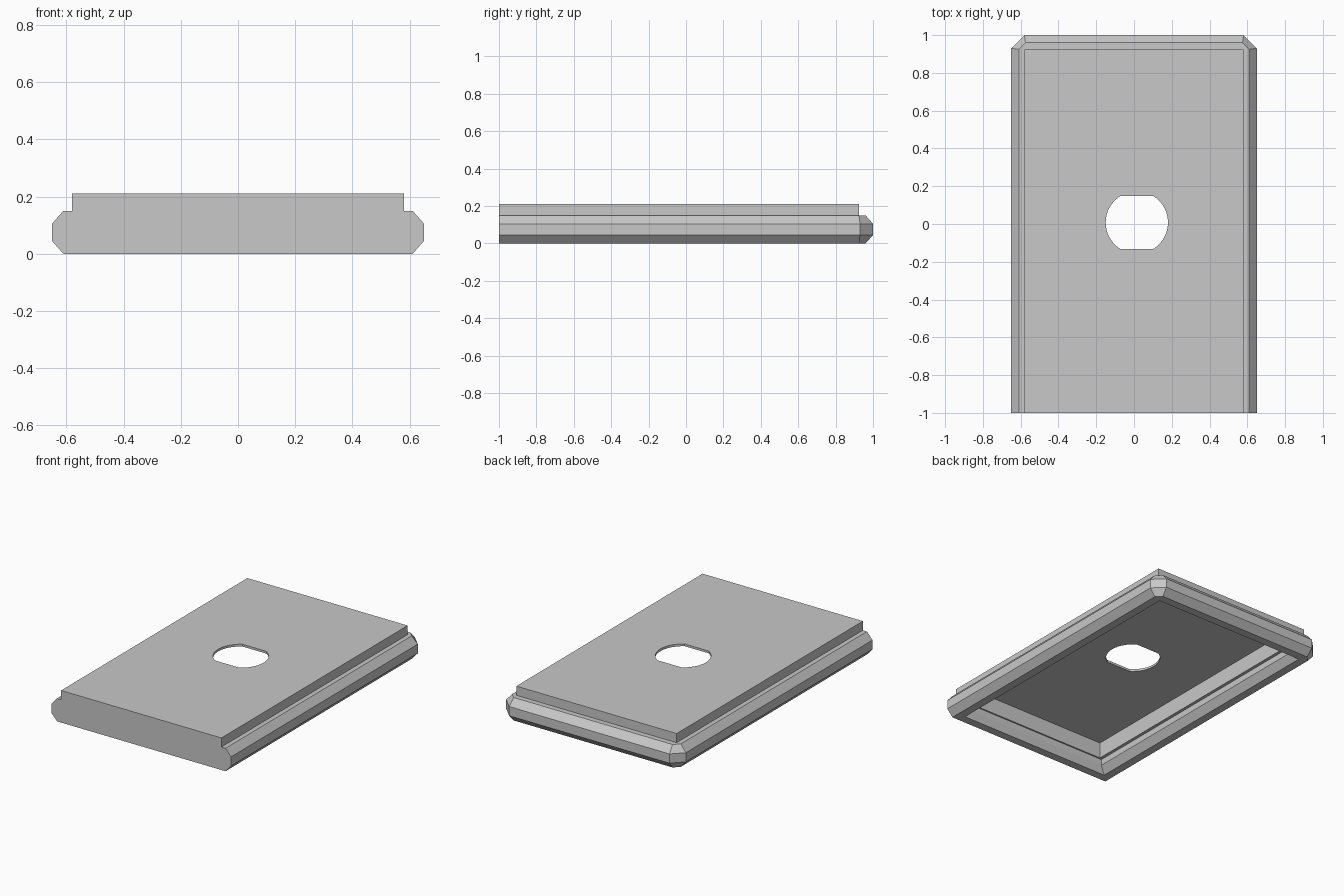
import bpy, bmesh, math

old = bpy.data.objects.get("Cube")
if old:
    bpy.data.objects.remove(old, do_unlink=True)

# Single grey material
grey = bpy.data.materials.new("plain grey")
grey.use_nodes = True
colour = (0.58, 0.58, 0.58, 1)
grey.diffuse_color = colour
grey.node_tree.nodes["Principled BSDF"].inputs["Base Color"].default_value = colour


def make_object(name, bm):
    bmesh.ops.recalc_face_normals(bm, faces=bm.faces)
    mesh = bpy.data.meshes.new(name)
    bm.to_mesh(mesh)
    bm.free()
    mesh.materials.append(grey)
    obj = bpy.data.objects.new(name, mesh)
    bpy.context.collection.objects.link(obj)
    return obj


def ring(bm, half_width, front, back, cut, z):
    """Rectangle with its two back corners cut off."""
    side = [(half_width, front), (half_width, back - cut), (half_width - cut, back)]
    points = side + [(-x, y) for x, y in reversed(side)]
    return [bm.verts.new((x, y, z)) for x, y in points]


# Shell section, from the ceiling of the hollow, round the rim, to the top face
sections = [
    (0.50, -0.92, 0.85, 0, 0.195),
    (0.50, -0.92, 0.85, 0, 0.09),
    (0.52, -0.93, 0.87, 0, 0.09),
    (0.52, -0.93, 0.87, 0, 0.05),
    (0.555, -0.945, 0.905, 0, 0),
    (0.61, -1, 0.96, 0.035, 0),
    (0.65, -1, 1, 0.07, 0.045),
    (0.65, -1, 1, 0.07, 0.105),
    (0.61, -1, 0.96, 0.035, 0.15),
    (0.58, -1, 0.925, 0, 0.15),
    (0.58, -1, 0.925, 0, 0.21),
]
bm = bmesh.new()
rings = [ring(bm, *s) for s in sections]
for a, b in zip(rings, rings[1:]):
    for i in range(len(a)):
        j = (i + 1) % len(a)
        bm.faces.new((a[i], a[j], b[j], b[i]))
bm.faces.new(rings[0])
bm.faces.new(rings[-1])
bmesh.ops.remove_doubles(bm, verts=bm.verts, dist=0.0001)
cover = make_object("cover_plate", bm)

# Round hole with flat front and back sides
bm = bmesh.new()
radius, flat, steps = 0.165, 0.14, 14
start = math.asin(flat / radius)
arc = [-start + 2 * start * i / steps for i in range(steps + 1)]
angles = arc + [a + math.pi for a in arc]
base = [bm.verts.new((0.015 + radius * math.cos(a), 0.008 + radius * math.sin(a), 0.1))
        for a in angles]
face = bm.faces.new(base)
extruded = bmesh.ops.extrude_face_region(bm, geom=[face])["geom"]
bmesh.ops.translate(bm, vec=(0, 0, 0.3),
                    verts=[v for v in extruded if isinstance(v, bmesh.types.BMVert)])
cutter = make_object("hole_cutter", bm)
cutter.hide_render = True

# Cut the hole, then drop the cutter
hole = cover.modifiers.new("hole", 'BOOLEAN')
hole.operation = 'DIFFERENCE'
hole.solver = 'EXACT'
hole.object = cutter
bpy.context.view_layer.objects.active = cover
cover.select_set(True)
bpy.ops.object.modifier_apply(modifier=hole.name)
bpy.data.objects.remove(cutter, do_unlink=True)
